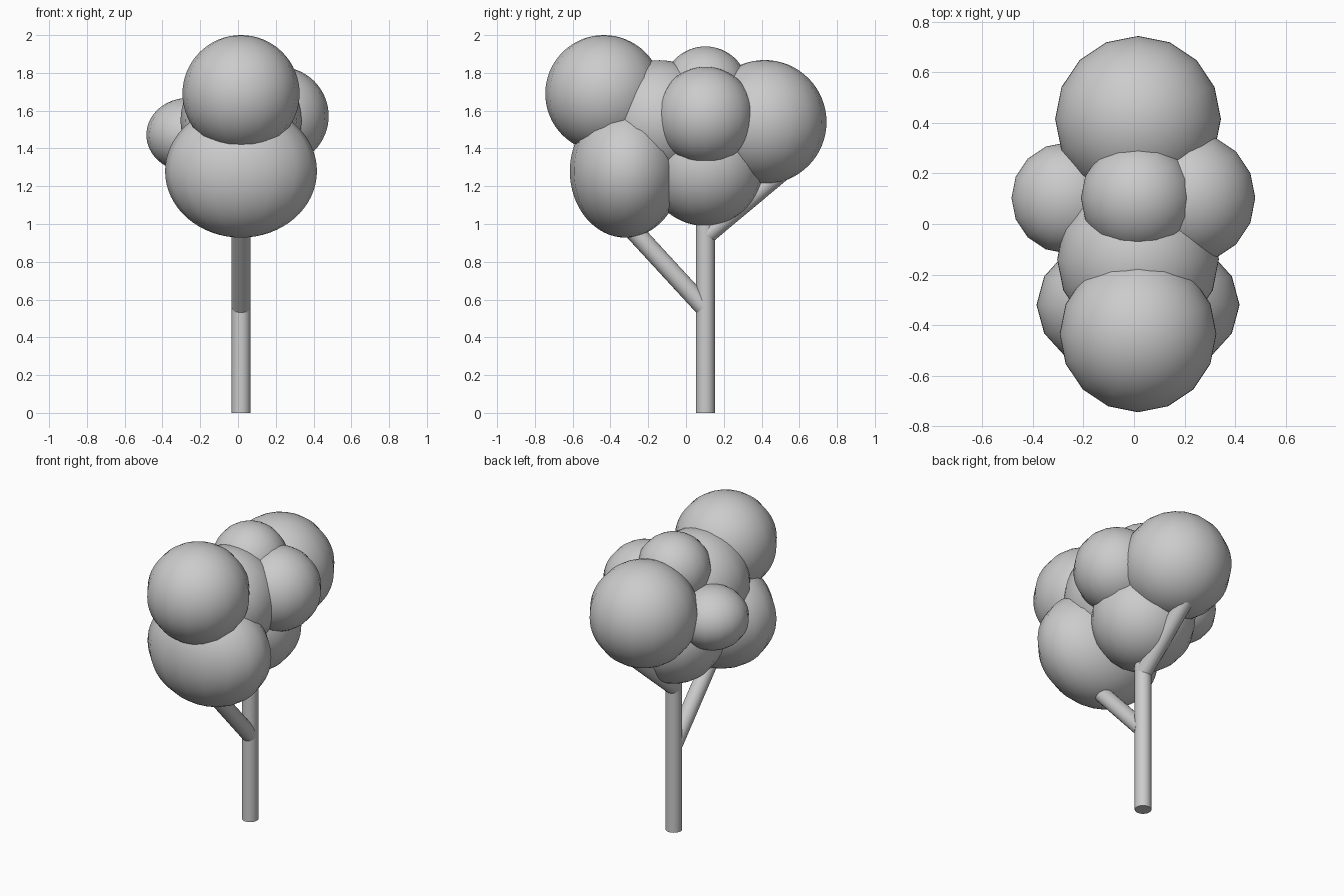
import bpy
from mathutils import Vector

if "Cube" in bpy.data.objects:
    bpy.data.objects.remove(bpy.data.objects["Cube"])

CX = 0.016   # trunk line in x
CY = 0.103   # trunk line in y


def smooth(obj, angle):
    bpy.ops.object.select_all(action='DESELECT')
    obj.select_set(True)
    bpy.context.view_layer.objects.active = obj
    bpy.ops.object.shade_smooth_by_angle(angle=angle)


def foliage(name, centre, radii):
    bpy.ops.mesh.primitive_uv_sphere_add(segments=16, ring_count=32, radius=1, location=centre)
    obj = bpy.context.object
    obj.name = name
    obj.scale = radii
    bpy.ops.object.transform_apply(location=False, rotation=False, scale=True)
    smooth(obj, 0.7)


def limb(name, start, end, radius=0.05):
    a, b = Vector(start), Vector(end)
    bpy.ops.mesh.primitive_cylinder_add(vertices=24, radius=radius, depth=(b - a).length,
                                        location=(a + b) / 2)
    obj = bpy.context.object
    obj.name = name
    obj.rotation_euler = (b - a).to_track_quat('Z', 'Y').to_euler()
    smooth(obj, 0.6)


# Trunk and the two branches
limb("trunk", (CX, CY, 0), (CX, CY, 1.3))
limb("front_branch", (CX, 0.095, 0.56), (CX, -0.31, 1.0))
limb("back_branch", (CX, 0.105, 0.94), (CX, 0.50, 1.27))

# Foliage clumps: centre and radii
clumps = {
    "foliage_front_top": ((CX, -0.435, 1.69), (0.31, 0.31, 0.31)),
    "foliage_front_low": ((CX, -0.32, 1.28), (0.402, 0.295, 0.352)),
    "foliage_back": ((CX, 0.416, 1.54), (0.328, 0.328, 0.328)),
    "foliage_core_low": ((CX, CY, 1.303), (0.313, 0.313, 0.313)),
    "foliage_core_high": ((CX, -0.14, 1.547), (0.32, 0.32, 0.32)),
    "foliage_crown": ((CX, CY, 1.714), (0.226, 0.226, 0.226)),
    "foliage_right": ((0.22, CY, 1.572), (0.26, 0.26, 0.26)),
    "foliage_left": ((-0.265, CY, 1.472), (0.22, 0.22, 0.195)),
}
for name, (centre, radii) in clumps.items():
    foliage(name, centre, radii)
